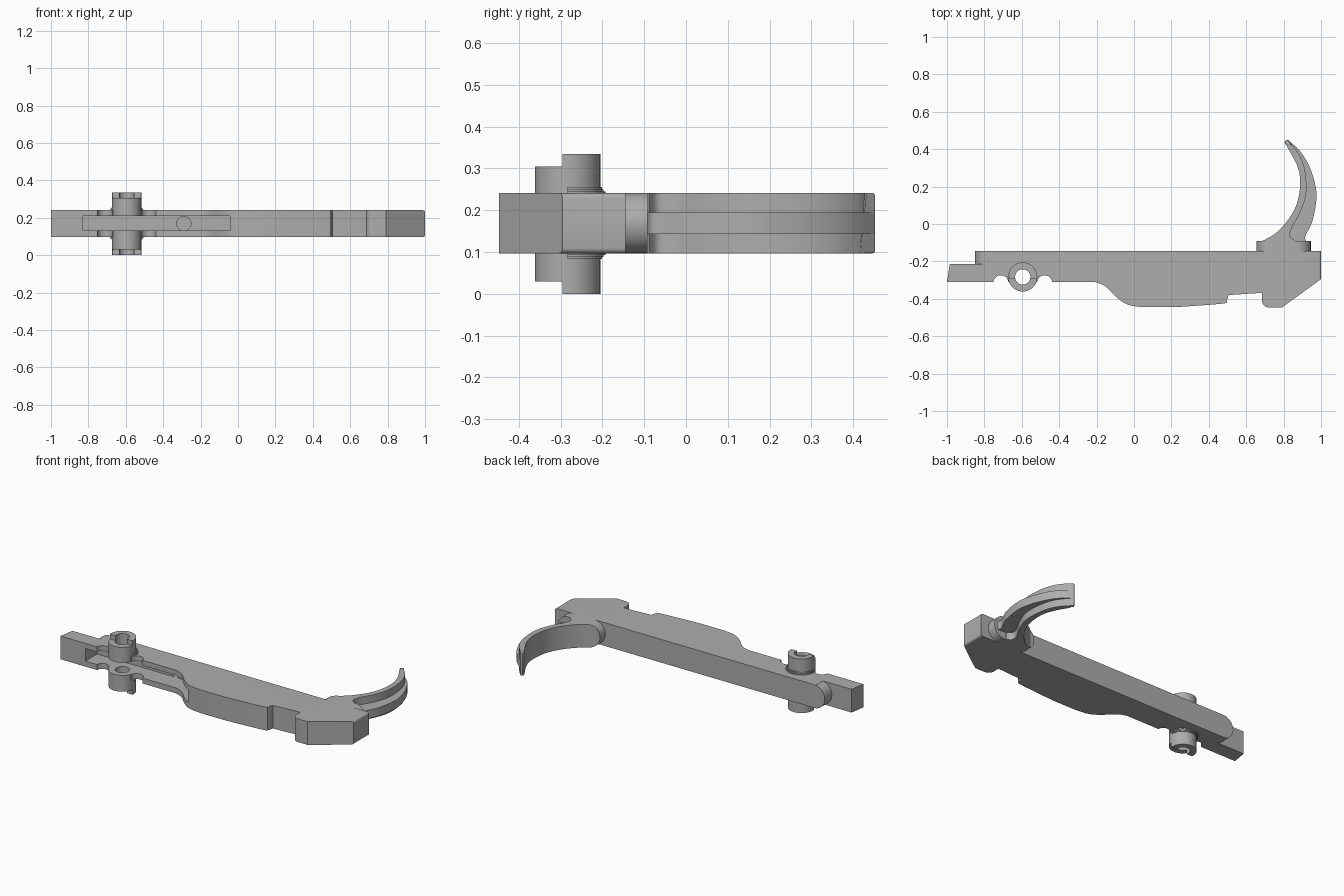
import bpy, bmesh, math
from mathutils import Vector

old = bpy.data.objects.get("Cube")
if old:
    bpy.data.objects.remove(old, do_unlink=True)

LOW, HIGH = 0.097, 0.241
MID = (LOW + HIGH) / 2
RAD = (HIGH - LOW) / 2
PIN = (-0.595, -0.283)

metal = bpy.data.materials.new("grey_metal")
metal.use_nodes = True
metal.diffuse_color = (0.42, 0.42, 0.42, 1)
metal.node_tree.nodes["Principled BSDF"].inputs["Base Color"].default_value = (0.42, 0.42, 0.42, 1)


def prism(name, pts, lo, hi, axis="z"):
    """Extrude a closed 2D outline along z (outline in xy) or y (outline in xz)."""
    bm = bmesh.new()
    place = (lambda p: (p[0], p[1], lo)) if axis == "z" else (lambda p: (p[0], lo, p[1]))
    face = bm.faces.new([bm.verts.new(place(p)) for p in pts])
    out = bmesh.ops.extrude_face_region(bm, geom=[face])
    moved = [v for v in out["geom"] if isinstance(v, bmesh.types.BMVert)]
    step = (0, 0, hi - lo) if axis == "z" else (0, hi - lo, 0)
    bmesh.ops.translate(bm, verts=moved, vec=step)
    bmesh.ops.recalc_face_normals(bm, faces=bm.faces)
    mesh = bpy.data.meshes.new(name)
    bm.to_mesh(mesh)
    bm.free()
    mesh.materials.append(metal)
    obj = bpy.data.objects.new(name, mesh)
    bpy.context.collection.objects.link(obj)
    return obj


def arc(cx, cy, r, start=0, end=360, n=40):
    full = end - start == 360
    steps = n if full else n + 1
    return [(cx + r * math.cos(math.radians(start + (end - start) * i / n)),
             cy + r * math.sin(math.radians(start + (end - start) * i / n))) for i in range(steps)]


def rect(x0, y0, x1, y1):
    return [(x0, y0), (x1, y0), (x1, y1), (x0, y1)]


def stadium(x0, x1):
    return arc(x1 - RAD, MID, RAD, -90, 90) + arc(x0 + RAD, MID, RAD, 90, 270)


def spline(pts, n=6):
    """Smooth curve through the given points."""
    p = [Vector(q) for q in [pts[0]] + pts + [pts[-1]]]
    out = []
    for a, b, c, d in zip(p, p[1:], p[2:], p[3:]):
        for i in range(n):
            t = i / n
            out.append(tuple(b + (c - a) * t / 2 + (a * 2 - b * 5 + c * 4 - d) * t * t / 2
                             + (b * 3 - a - c * 3 + d) * t ** 3 / 2))
    return out + [tuple(pts[-1])]


def combine(target, other, operation):
    mod = target.modifiers.new("combine", "BOOLEAN")
    mod.operation, mod.object, mod.solver = operation, other, "EXACT"
    bpy.context.view_layer.objects.active = target
    bpy.ops.object.modifier_apply(modifier=mod.name)
    bpy.data.objects.remove(other, do_unlink=True)


def bevel_edges(obj, rule, width):
    bm = bmesh.new()
    bm.from_mesh(obj.data)
    edges = [e for e in bm.edges if rule(e.verts[0].co, e.verts[1].co)]
    bmesh.ops.bevel(bm, geom=edges, offset=width, segments=4, profile=0.5, affect="EDGES")
    bm.to_mesh(obj.data)
    bm.free()


def smooth(obj):
    bpy.ops.object.select_all(action="DESELECT")
    obj.select_set(True)
    bpy.context.view_layer.objects.active = obj
    bpy.ops.object.shade_smooth_by_angle(angle=math.radians(32))


# Lever body: belly, recess and angled nose
belly = spline([(-0.21, -0.31), (-0.155, -0.332), (-0.09, -0.395), (-0.03, -0.432), (0.05, -0.445)])
heel = spline([(0.22, -0.445), (0.47, -0.426), (0.495, -0.412), (0.505, -0.38)])
nose = spline([(0.685, -0.415), (0.695, -0.435), (0.72, -0.446), (0.79, -0.447)])
outline = ([(-1, -0.31)] + belly + heel + [(0.685, -0.368)] + nose
           + [(1, -0.295), (1, -0.145), (-0.79, -0.145), (-0.79, -0.215), (-0.985, -0.215)])
body = prism("lever_body", outline, LOW, HIGH)
bevel_edges(body, lambda a, b: min(a.x, b.x) > 0.99 and abs(a.z - b.z) < 0.001, 0.012)
bevel_edges(body, lambda a, b: abs(a.z - b.z) < 0.001 and abs(a.y + 0.374) < 0.01
            and abs(b.y + 0.374) < 0.01 and abs(a.x - b.x) > 0.1, 0.012)

# Rounded end of the back plate and trigger foot
combine(body, prism("plate_end", stadium(-0.85, -0.6), -0.215, -0.145, "y"), "UNION")
combine(body, prism("trigger_foot", stadium(0.655, 0.945), -0.2, -0.092, "y"), "UNION")

# Relief arches on both sides of the pivot
for side in (-1, 1):
    combine(body, prism("arch_cut", arc(PIN[0] + side * 0.117, -0.314, 0.04), 0, 0.4), "DIFFERENCE")

# Pivot tube with small flares, stepped ends and bore
tube = prism("pivot_tube", arc(*PIN, 0.078, n=48), 0, 0.335)
combine(body, tube, "UNION")
for i in range(3):
    r, rise = 0.082 + i * 0.004, 0.014 - i * 0.005
    flare = prism("pivot_flare", arc(*PIN, r, 0, 180), LOW - rise, HIGH + rise)
    combine(body, flare, "UNION")
for lo, hi in ((-0.1, 0.03), (0.305, 0.4)):
    combine(body, prism("step_cut", rect(-0.7, -0.4, -0.5, -0.295), lo, hi), "DIFFERENCE")
combine(body, prism("bore_cut", arc(*PIN, 0.041), -0.1, 0.5), "DIFFERENCE")

# Front slot with a blind spring hole
combine(body, prism("slot_cut", rect(-0.83, -0.5, -0.043, -0.195), 0.131, 0.209), "DIFFERENCE")
combine(body, prism("spring_hole_cut", arc(-0.29, MID, 0.038), -0.3, -0.17, "y"), "DIFFERENCE")
smooth(body)

# Trigger: wide curved blade with a narrow rib behind it
inner = spline([(0.655, -0.105), (0.754, -0.052), (0.834, 0.037), (0.877, 0.13),
                (0.888, 0.24), (0.866, 0.327), (0.805, 0.435)])
tip = [(0.81, 0.447), (0.82, 0.452)]
hollow = spline([(0.82, 0.452), (0.885, 0.37), (0.915, 0.28), (0.92, 0.16), (0.888, 0.06),
                 (0.843, -0.02), (0.835, -0.065), (0.86, -0.088)])
outer = spline([(0.82, 0.452), (0.888, 0.39), (0.941, 0.3), (0.973, 0.19), (0.973, 0.11),
                (0.952, 0.01), (0.915, -0.07), (0.93, -0.1)])
blade = prism("trigger_blade", inner + tip + hollow[1:] + [(0.86, -0.12), (0.655, -0.12)], LOW, HIGH)
bevel_edges(blade, lambda a, b: min(a.y, b.y) > 0.42 and abs(a.z - b.z) < 0.001, 0.005)
combine(blade, prism("blade_trim", stadium(0.655, 1.2), -0.3, 0.6, "y"), "INTERSECT")
smooth(blade)
rib = prism("trigger_rib", outer + [(0.84, -0.1)] + hollow[-2:3:-1] + [(0.87, 0.385)], 0.143, 0.195)
smooth(rib)
